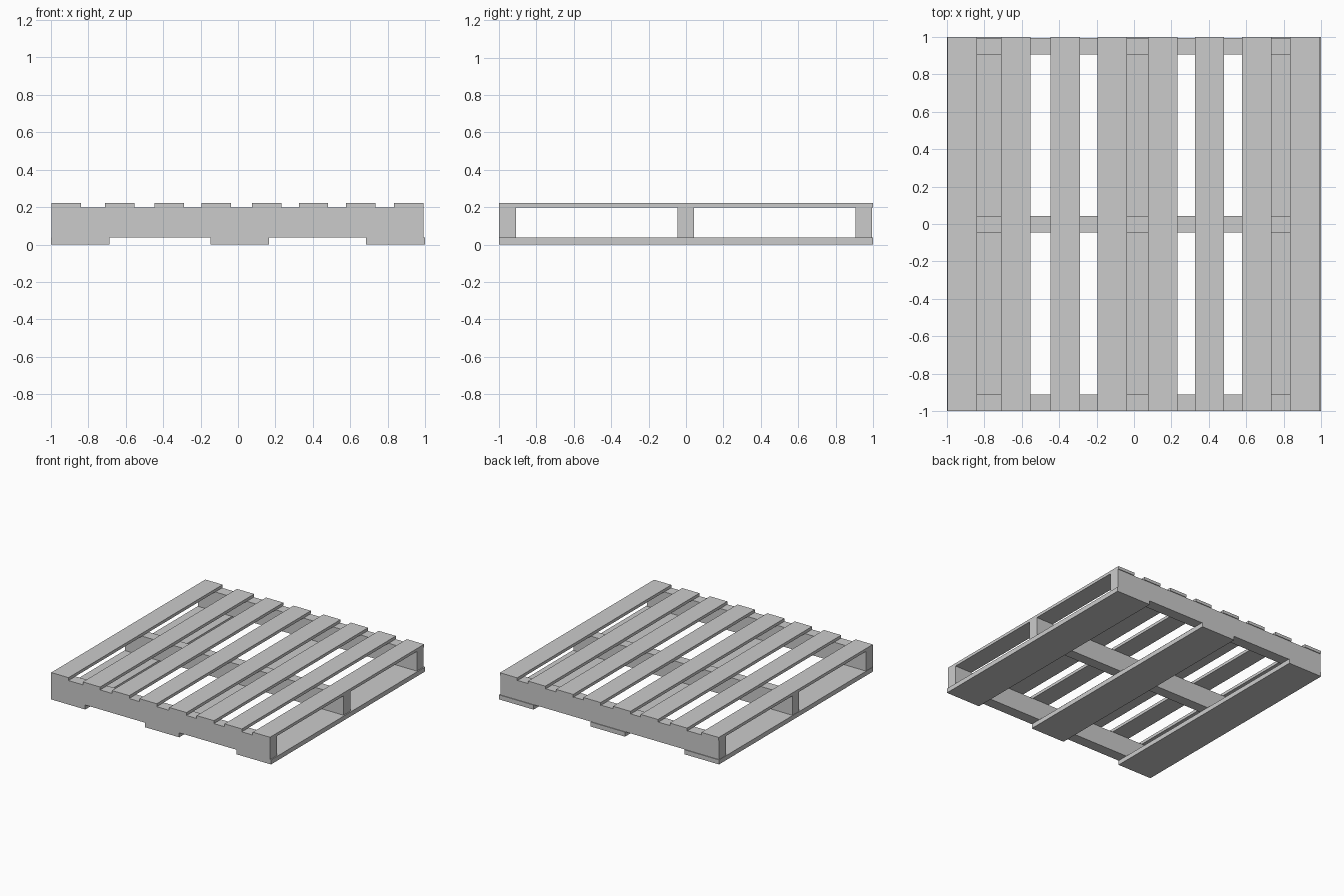
import bpy

if "Cube" in bpy.data.objects:
    bpy.data.objects.remove(bpy.data.objects["Cube"])


def board(name, x, y, z):
    """Rectangular board from (min, max) ranges."""
    lo, hi = zip(x, y, z)
    bpy.ops.mesh.primitive_cube_add(size=1, location=[(a + b) / 2 for a, b in zip(lo, hi)])
    ob = bpy.context.object
    ob.name = name
    ob.scale = [b - a for a, b in zip(lo, hi)]
    bpy.ops.object.transform_apply(location=False, rotation=False, scale=True)


# Top deck slats, running front to back
for i, x in enumerate((-0.997, -0.71, -0.445, -0.195, 0.075, 0.325, 0.578, 0.834)):
    board(f"deck_slat_{i + 1}", (x, x + 0.157), (-1, 1), (0.197, 0.221))

# Stringers, running side to side
for name, y in (("front", (-1, -0.91)), ("middle", (-0.045, 0.042)), ("back", (0.905, 0.994))):
    board(f"{name}_stringer", (-0.997, 0.991), y, (0.037, 0.197))

# Wide bottom boards
for name, x in (("left", (-1, -0.688)), ("centre", (-0.146, 0.166)), ("right", (0.685, 1))):
    board(f"{name}_bottom_board", x, (-1, 1), (0, 0.037))
